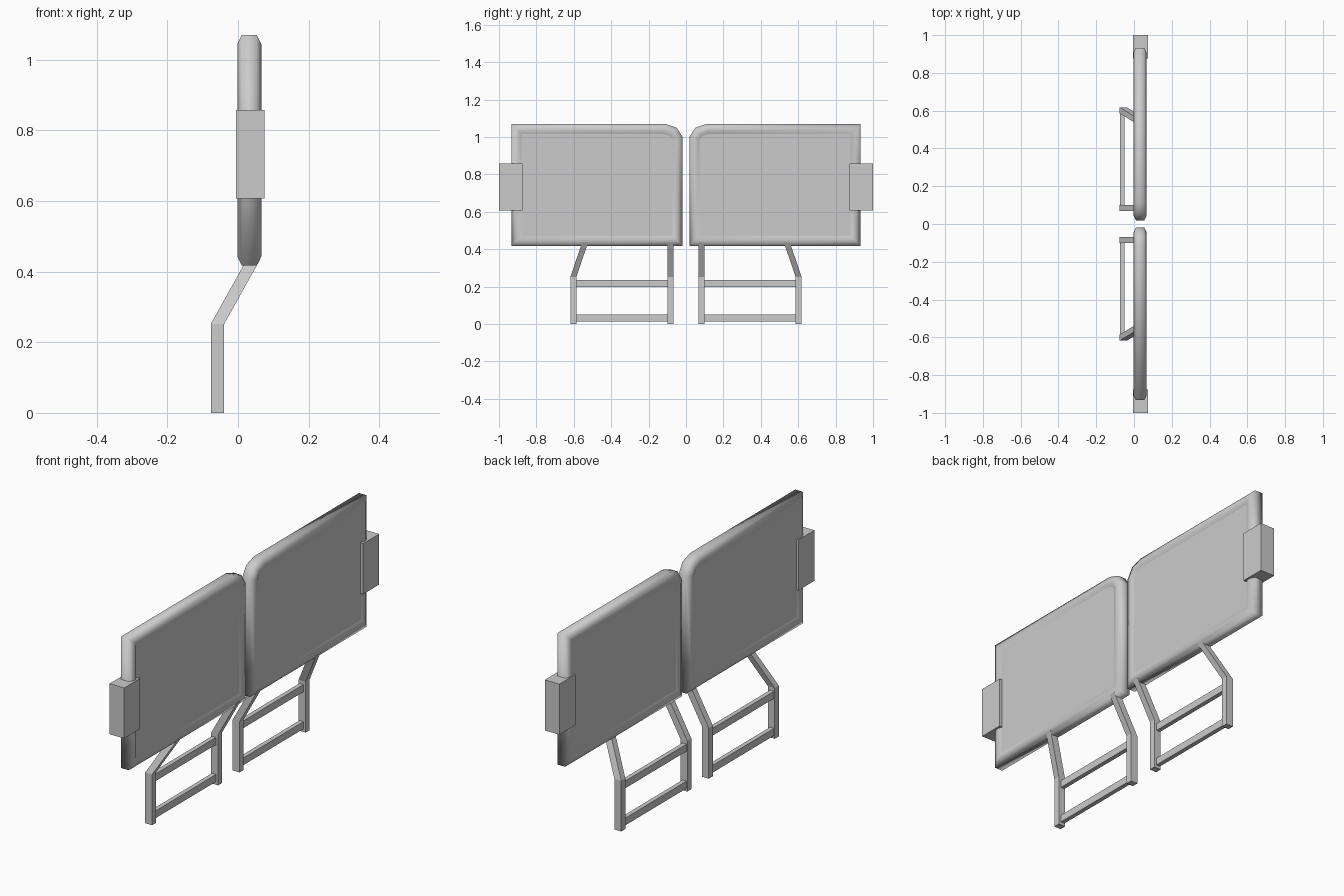
import bpy, bmesh
from mathutils import Vector

cube = bpy.data.objects.get("Cube")
if cube:
    bpy.data.objects.remove(cube, do_unlink=True)

grey = bpy.data.materials.new("plain grey")
grey.use_nodes = True
GREY = (0.6, 0.6, 0.6, 1)
grey.diffuse_color = GREY
grey.node_tree.nodes["Principled BSDF"].inputs["Base Color"].default_value = GREY


def finish(name, bm):
    bmesh.ops.recalc_face_normals(bm, faces=bm.faces[:])
    mesh = bpy.data.meshes.new(name)
    bm.to_mesh(mesh)
    bm.free()
    mesh.materials.append(grey)
    obj = bpy.data.objects.new(name, mesh)
    bpy.context.collection.objects.link(obj)
    return obj


def box(name, low, high):
    bm = bmesh.new()
    bmesh.ops.create_cube(bm, size=1)
    low, high = Vector(low), Vector(high)
    for v in bm.verts:
        v.co = (low + high) / 2 + v.co * (high - low)
    return finish(name, bm)


def leg(name, side, path, width, depth):
    """Square bar swept through horizontal cross-sections along a path."""
    bm = bmesh.new()
    rings = []
    for x, y, z in path:
        rings.append([bm.verts.new((x + a * depth / 2, side * (y + b * width / 2), z))
                      for a, b in ((-1, -1), (1, -1), (1, 1), (-1, 1))])
    for lower, upper in zip(rings, rings[1:]):
        for i in range(4):
            j = (i + 1) % 4
            bm.faces.new((lower[i], lower[j], upper[j], upper[i]))
    bm.faces.new(rings[0])
    bm.faces.new(rings[-1])
    return finish(name, bm)


def panel(name, side):
    """Slab with a chamfered rim and a shallow recess on both broad faces."""
    outline = [(0.018, 0.418), (0.933, 0.418), (0.933, 1.07),
               (0.11, 1.07), (0.05, 1.05), (0.018, 1.0)]
    middle, rim = 0.032, 0.0215
    bm = bmesh.new()
    loops = [[bm.verts.new((middle + s * rim, side * y, z)) for y, z in outline]
             for s in (-1, 1)]
    broad = [bm.faces.new(loop) for loop in loops]
    for i in range(len(outline)):
        j = (i + 1) % len(outline)
        bm.faces.new((loops[0][i], loops[0][j], loops[1][j], loops[1][i]))
    bmesh.ops.recalc_face_normals(bm, faces=bm.faces[:])
    # Chamfer, flat border, then the step down to the recess
    for thickness, depth in ((0.025, 0.0125), (0.012, 0), (0.017, -0.007)):
        bmesh.ops.inset_individual(bm, faces=broad, thickness=thickness,
                                   depth=depth, use_even_offset=True)
    for f in bm.faces:
        f.smooth = f not in broad
    return finish(name, bm)


for side, label in ((-1, "front"), (1, "rear")):
    panel(label + "_panel", side)

    # End block gripping the outer edge
    box(label + "_end_block", (-0.005, min(side * 0.875, side), 0.607),
        (0.075, max(side * 0.875, side), 0.858))

    # Bent legs, the outer one also leaning inwards
    leg(label + "_inner_leg", side,
        [(-0.058, 0.084, 0), (-0.058, 0.084, 0.252), (0.044, 0.084, 0.435)], 0.032, 0.038)
    leg(label + "_outer_leg", side,
        [(-0.058, 0.602, 0), (-0.058, 0.602, 0.252), (0.044, 0.54, 0.435)], 0.032, 0.038)

    # Rungs between the legs
    for rung, z in (("lower", 0.033), ("upper", 0.217)):
        ends = sorted((side * 0.095, side * 0.592))
        box(f"{label}_{rung}_rung", (-0.073, ends[0], z - 0.018), (-0.051, ends[1], z + 0.018))
